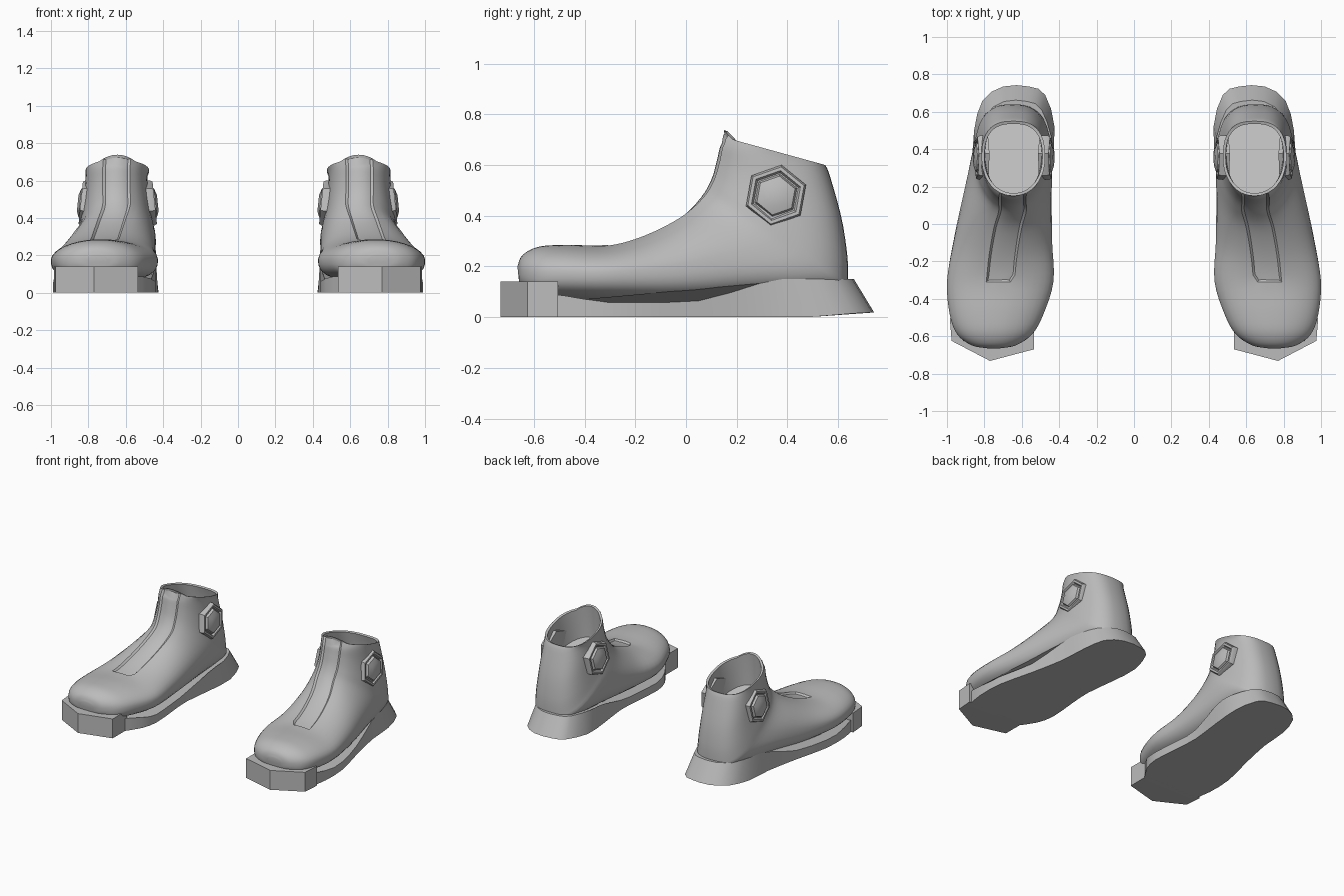
import bpy, bmesh, math
from mathutils import Vector

if "Cube" in bpy.data.objects:
    bpy.data.objects.remove(bpy.data.objects["Cube"])

grey = bpy.data.materials.new("plain grey")
grey.use_nodes = True
COLOUR = (0.5, 0.5, 0.5, 1)
grey.diffuse_color = COLOUR
grey.node_tree.nodes["Principled BSDF"].inputs["Base Color"].default_value = COLOUR


def finish(bm, name, side, angle):
    """Mirror to the wanted foot, fix normals, and make the object."""
    for v in bm.verts:
        v.co.x *= side
    bmesh.ops.recalc_face_normals(bm, faces=bm.faces)
    mesh = bpy.data.meshes.new(name)
    bm.to_mesh(mesh)
    bm.free()
    mesh.materials.append(grey)
    ob = bpy.data.objects.new(name, mesh)
    bpy.context.collection.objects.link(ob)
    bpy.ops.object.select_all(action="DESELECT")
    ob.select_set(True)
    bpy.context.view_layer.objects.active = ob
    bpy.ops.object.shade_smooth_by_angle(angle=math.radians(angle))


def loft(bm, rings):
    """Skin a list of closed rings and cap both ends; return rows of faces."""
    rows = [[bm.verts.new(p) for p in ring] for ring in rings]
    n = len(rows[0])
    faces = [[bm.faces.new((a[i], a[(i + 1) % n], b[(i + 1) % n], b[i]))
              for i in range(n)] for a, b in zip(rows, rows[1:])]
    bm.faces.new(rows[0])
    bm.faces.new(rows[-1])
    return faces


def smooth_path(keys, steps):
    """Catmull-Rom interpolation through tuples of any length."""
    out = []
    pts = [Vector(k) for k in keys]
    for i in range(len(pts) - 1):
        a, b, c, d = (pts[max(0, min(len(pts) - 1, i + k))] for k in (-1, 0, 1, 2))
        for s in range(steps):
            t = s / steps
            out.append(b + (c - a) * (t / 2) + (a * 2 - b * 5 + c * 4 - d) * (t * t / 2)
                       + (b * 3 - a - c * 3 + d) * (t ** 3 / 2))
    return out + [pts[-1]]


# Sections fan from the toe to the collar:
# front y, front z, back y, back z, centre x, half width
OUTER = [
    (-.665, .20, -.66, .15, .75, .05), (-.645, .245, -.65, .12, .75, .12),
    (-.58, .278, -.6, .08, .745, .2), (-.47, .285, -.5, .07, .735, .25),
    (-.31, .285, -.3, .06, .715, .285), (-.17, .325, 0, .06, .7, .262),
    (-.03, .4, .3, .08, .675, .235), (.05, .48, .6, .1, .65, .21),
    (.09, .55, .64, .16, .65, .195), (.11, .62, .62, .36, .65, .175),
    (.125, .68, .57, .55, .65, .165), (.15, .71, .55, .6, .645, .17)]
LINING = [(.165, .705, .535, .595, .645, .155), (.155, .62, .56, .5, .645, .15),
          (.15, .5, .58, .3, .645, .155)]
STEPS = 4
TONGUE = .07


def section(key):
    """Closed ring, round on top and fuller underneath, with a tongue strip."""
    fy, fz, by, bz, cx, hw = key
    t0 = math.asin(min(TONGUE / hw, .6))
    half = [t0 * k / 3 for k in range(3)]
    half += [t0 + (math.pi - t0) * k / 16 for k in range(17)]
    ring = []
    for t in half + [-t for t in half[-2:0:-1]]:
        c, s = math.cos(t), math.sin(t)
        low = c < 0
        c = -abs(c) ** .75 if low else c
        x = math.copysign(abs(s) ** (.75 if low else .95), s) * hw
        ring.append((cx + x, (fy + by + (fy - by) * c) / 2, (fz + bz + (fz - bz) * c) / 2))
    return ring


def upper(name, side):
    bm = bmesh.new()
    outer = smooth_path(OUTER, STEPS)
    faces = loft(bm, [section(k) for k in outer + [Vector(k) for k in LINING]])
    bmesh.ops.recalc_face_normals(bm, faces=bm.faces)
    # Sunken tongue running from the toe box to the collar
    start = 4 * STEPS
    strip = [row[i] for row in faces[start:len(outer) - 1] for i in (-3, -2, -1, 0, 1, 2)]
    for v in {v for f in faces[start] for v in f.verts}:
        if v in faces[start - 1][0].verts or v.co.y < -.29:
            v.co.x = .71 + (v.co.x - .71) * (.7 if abs(v.co.x - .71) < TONGUE + .01 else 1)
    bmesh.ops.inset_region(bm, faces=strip, thickness=.01, depth=-.012)
    # Pull tab at the top of the tongue
    for v in bm.verts:
        if v.co.z > .69 and v.co.y < .19:
            v.co.z += .028 * max(0, 1 - (abs(v.co.x - .645) / .1) ** 2)
    finish(bm, name, side, 35)


# Sole outline at the ground, going round from the inner toe past the heel
OUTLINE = [(.55, -.55), (.47, -.43), (.44, -.3), (.455, -.1), (.465, .08), (.44, .3),
           (.425, .52), (.475, .69), (.56, .735), (.7, .735), (.81, .66), (.855, .5),
           (.87, .3), (.92, .05), (.98, -.2), (.985, -.4), (.96, -.55)]


def ramp(v, a, b):
    t = max(0, min(1, (v - a) / (b - a)))
    return t * t * (3 - 2 * t)


def sole(name, side):
    bm = bmesh.new()
    path = smooth_path(OUTLINE, 2)
    ground = [(x, y, .018 * ramp(y, .45, .74)) for x, y in path]
    top = []
    for x, y in path:
        heel = ramp(y, .2, .7)
        z = .058 + .092 * ramp(y, -.02, .42) + .03 * ramp(-y, .3, .52)
        top.append((.66 + (x - .66) * (1 - .1 * heel), y - .08 * heel, z))
    loft(bm, [ground, top])
    finish(bm, name, side, 35)


def toe_block(name, side):
    bm = bmesh.new()
    plan = [(.535, -.505), (.535, -.67), (.77, -.732), (.975, -.625), (.985, -.505)]
    loft(bm, [[(x, y, z) for x, y in plan] for z in (0, .14)])
    finish(bm, name, side, 10)


# Hexagonal badge: radius and height of each step
BADGE = [(.126, -.03), (.126, .012), (.118, .026), (.103, .026), (.094, .012),
         (.088, .012), (.08, .03), (.045, .042)]


def badge(name, side, face):
    bm = bmesh.new()
    rings = []
    for r, h in BADGE:
        ring = []
        for k in range(6):
            a = math.radians(k * 60 + 80)
            dz = r * math.sin(a)
            ring.append((.643 + face * (.172 + h - .1 * dz),
                         .355 + r * math.cos(a), .48 + dz * .97))
        rings.append(ring)
    loft(bm, rings)
    finish(bm, name, side, 30)


for label, side in (("left", 1), ("right", -1)):
    upper(label + "_boot_upper", side)
    sole(label + "_sole", side)
    toe_block(label + "_toe_block", side)
    badge(label + "_outer_badge", side, 1)
    badge(label + "_inner_badge", side, -1)
